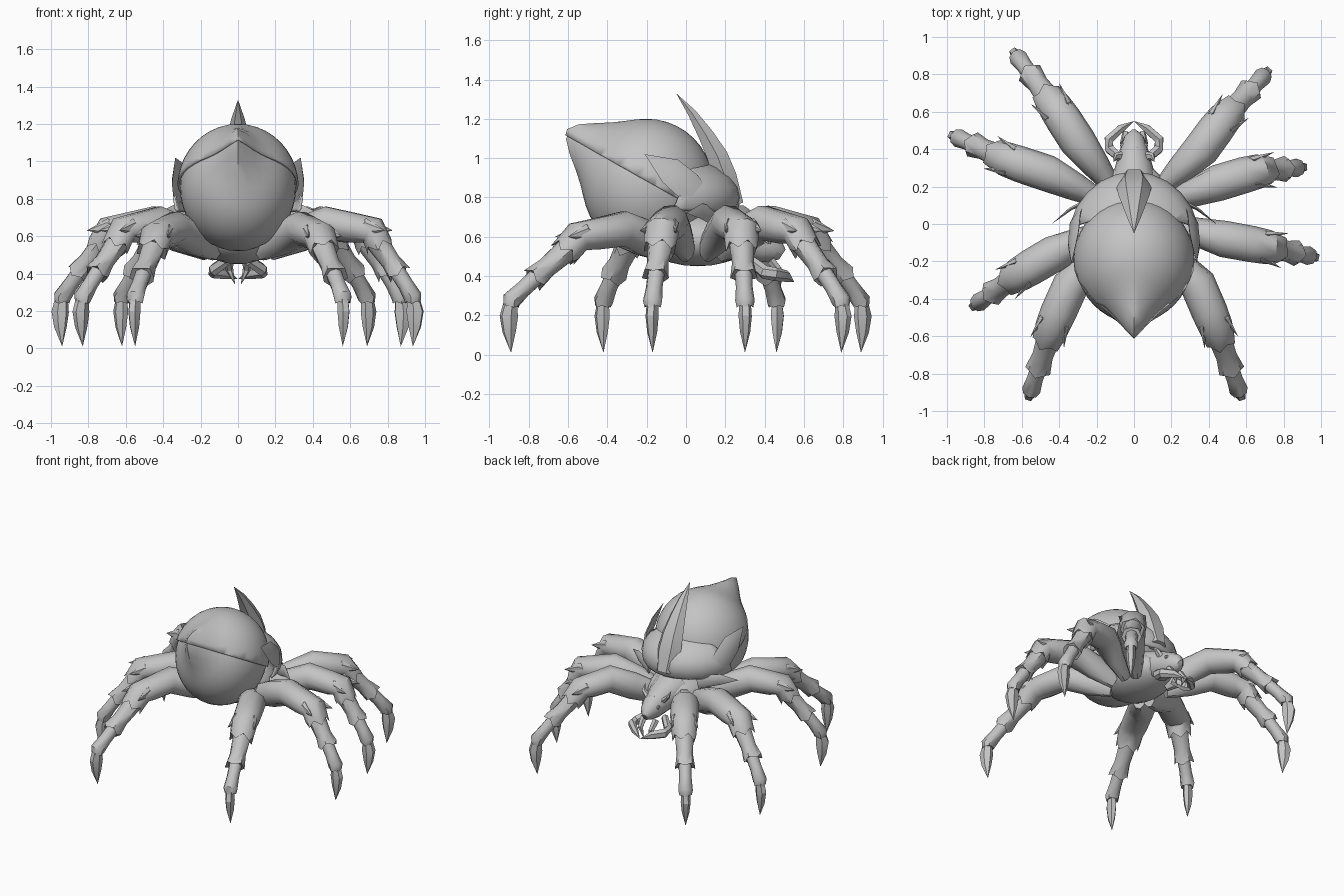
import bpy, bmesh, math
from mathutils import Vector as V

cube = bpy.data.objects.get("Cube")
if cube:
    bpy.data.objects.remove(cube)

grey = bpy.data.materials.new("chitin_grey")
grey.use_nodes = True
colour = (0.55, 0.55, 0.55, 1)
grey.diffuse_color = colour
grey.node_tree.nodes["Principled BSDF"].inputs["Base Color"].default_value = colour


def finish(name, bm, angle=40):
    bmesh.ops.recalc_face_normals(bm, faces=bm.faces)
    mesh = bpy.data.meshes.new(name)
    bm.to_mesh(mesh)
    bm.free()
    mesh.materials.append(grey)
    obj = bpy.data.objects.new(name, mesh)
    bpy.context.collection.objects.link(obj)
    bpy.ops.object.select_all(action='DESELECT')
    obj.select_set(True)
    bpy.context.view_layer.objects.active = obj
    bpy.ops.object.shade_smooth_by_angle(angle=math.radians(angle))
    return obj


def loft(name, points, radii, side, sides=8, jag=0.0, angle=45):
    """Skin rings along a path; each radius is (along side, across side)."""
    bm = bmesh.new()
    points = [V(p) for p in points]
    rings = []
    for i, p in enumerate(points):
        along = (points[min(i + 1, len(points) - 1)] - points[max(i - 1, 0)]).normalized()
        a = V(side)
        a = (a - along * a.dot(along)).normalized()
        b = along.cross(a)
        ring = []
        for k in range(sides):
            t = math.tau * k / sides
            q = p + a * radii[i][0] * math.cos(t) + b * radii[i][1] * math.sin(t)
            if i == len(points) - 1 and k % 2 == 0:
                q += along * jag
            ring.append(bm.verts.new(q))
        rings.append(ring)
    for low, high in zip(rings, rings[1:]):
        for k in range(sides):
            n = (k + 1) % sides
            bm.faces.new((low[k], low[n], high[n], high[k]))
    bm.faces.new(rings[0])
    bm.faces.new(rings[-1])
    bmesh.ops.remove_doubles(bm, verts=bm.verts, dist=0.0005)
    return finish(name, bm, angle)


def ball(name, centre, radii, cuts=(), spike=None, shell=0.0, segments=24):
    """Ellipsoid, optionally drawn out to a spike and trimmed by planes."""
    bm = bmesh.new()
    bmesh.ops.create_uvsphere(bm, u_segments=segments, v_segments=segments // 2, radius=1)
    c = V(centre)
    for v in bm.verts:
        p = V(v.co[i] * radii[i] for i in range(3))
        if spike:
            d = (V(spike) - c).normalized()
            p += d * 0.157 * max(0, p.normalized().dot(d)) ** 12 * (1 - abs(v.co.x)) ** 2
        v.co = c + p
    for point, normal in cuts:
        bmesh.ops.bisect_plane(bm, geom=bm.verts[:] + bm.edges[:] + bm.faces[:],
                               plane_co=point, plane_no=normal, clear_inner=True)
    obj = finish(name, bm)
    if shell:
        mod = obj.modifiers.new("thickness", 'SOLIDIFY')
        mod.thickness = shell
    return obj


def leaf(name, points, widths, side, thin, sides=6):
    return loft(name, points, [(w, w * thin) for w in widths], side, sides, angle=25)


# Abdomen, overhanging back shell and shoulder collar
tail_tip = (0, -.61, 1.14)
ball("abdomen", (0, -.2, .86), (.31, .325, .34), spike=tail_tip, segments=40)
ball("back_shell", (0, -.2, .86), (.325, .34, .34),
     cuts=[((0, -.61, 1.115), (0, .4, .71))], spike=tail_tip, shell=.012, segments=40)
ball("shoulder_collar", (0, -.1, .8), (.355, .38, .21), shell=.015,
     cuts=[((0, -.04, .8), (0, 1, -.4)), ((0, 0, .73), (0, 0, 1))])

# Tall dorsal horn
leaf("dorsal_horn", [(0, .25, .76), (0, .2, .9), (0, .16, 1.01), (0, .1, 1.12), (0, .03, 1.23), (0, -.05, 1.33)],
     [.07, .095, .085, .062, .035, 0], (1, 0, 0), .72)

# Thorax, tapering head and its crest
ball("thorax", (0, .06, .585), (.21, .27, .135))
loft("head", [(0, .16, .62), (0, .31, .58), (0, .4, .55), (0, .46, .53), (0, .49, .51)],
     [(.14, .12), (.1, .1), (.075, .085), (.055, .06), (.02, .03)], (1, 0, 0), 12)
leaf("head_crest", [(0, .28, .66), (0, .4, .62), (0, .49, .57)], [.05, .035, 0], (1, 0, 0), .6)

# Paired body parts
for s, word in ((1, "left"), (-1, "right")):
    leaf(word + "_side_lobe",
         [(s * .27, .12, .78), (s * .315, .02, .85), (s * .325, -.08, .935), (s * .335, -.21, 1.02)],
         [.03, .08, .075, 0], (-s * .35, .55, .65), .22)
    leaf(word + "_hip_blade", [(s * .2, .15, .7), (s * .34, .08, .73), (s * .44, 0, .72)],
         [.05, .04, 0], (0, 0, 1), .25)
    leaf(word + "_mandible",
         [(s * .06, .34, .47), (s * .13, .4, .42), (s * .135, .45, .41), (s * .07, .51, .4), (0, .55, .37)],
         [.03, .035, .035, .03, 0], (0, 0, 1), .8)
    leaf(word + "_fang", [(s * .05, .43, .48), (s * .045, .48, .42), (s * .015, .48, .34)],
         [.025, .02, 0], (1, 0, 0), 1)
    leaf(word + "_brow_horn", [(s * .06, .36, .6), (s * .1, .36, .64), (s * .11, .33, .68)],
         [.03, .02, 0], (0, 1, 0), .7)
    for i in range(2):
        ball(word + "_eye", (s * (.035 + .025 * i), .46 - .04 * i, .56 + .015 * i),
             (.015, .015, .015), segments=8)


def leg(name, mid, knee, foot, drop):
    """Armoured leg: thigh, knee spurs, shin, ankle cuff and claw."""
    m, k, f = (V((*p, 0)) for p in (mid, knee, foot))
    out = (f - k).normalized()
    side = out.cross(V((0, 0, 1)))
    hip = m * .35 + V((0, .03, .54))
    m.z, k.z, f.z = .67 - drop, .63 - drop, .275
    ankle = k.lerp(f, .66)
    ankle.z = .41 - drop * .6
    loft(name + "_thigh", [hip, hip.lerp(m, .5), m, k.lerp(m, .3), k + out * .02, k.lerp(ankle, .32)],
         [(.045, .075), (.075, .095), (.098, .093), (.097, .082), (.092, .08), (.082, .075)],
         side, 10, .04)
    for s in (1, -1):
        root = k + side * s * .065
        leaf(name + "_knee_spur", [root - out * .06, root + V((0, 0, .02)),
                                   root + side * s * .03 + out * .11], [.02, .045, 0],
             V((0, 0, 1)), .5)
    loft(name + "_shin", [k, k.lerp(ankle, .4), k.lerp(ankle, .75), ankle],
         [(.065, .065), (.062, .06), (.056, .053), (.07, .066)], side, 8, .025)
    loft(name + "_ankle", [k.lerp(ankle, .85), ankle.lerp(f, .5), f, f - V((0, 0, .025))],
         [(.045, .045), (.043, .043), (.05, .05), (.042, .042)], side, 8, .01)
    claw = [f + V((0, 0, .02)), f + out * .012 - V((0, 0, .08)),
            f + out * .01 - V((0, 0, .16)), f - V((0, 0, .265))]
    loft(name + "_claw", claw, [(.028, .03), (.034, .05), (.026, .036), (0, 0)], side, 6, angle=25)


# Eight posed legs: mid thigh, knee and foot in plan, then how low the knee sits
legs = {
    "left_head_end_leg": ((.36, .4), (.47, .55), (.69, .79), 0),
    "left_second_leg": ((.45, .22), (.65, .28), (.87, .3), 0),
    "left_third_leg": ((.48, -.08), (.7, -.12), (.935, -.17), 0),
    "left_tail_end_leg": ((.34, -.32), (.43, -.53), (.56, -.89), .03),
    "right_head_end_leg": ((-.3, .44), (-.41, .61), (-.62, .89), 0),
    "right_second_leg": ((-.46, .27), (-.67, .34), (-.94, .46), 0),
    "right_third_leg": ((-.43, -.16), (-.6, -.26), (-.83, -.42), 0),
    "right_tail_end_leg": ((-.34, -.33), (-.43, -.53), (-.55, -.89), .03),
}
for name, pose in legs.items():
    leg(name, *pose)
